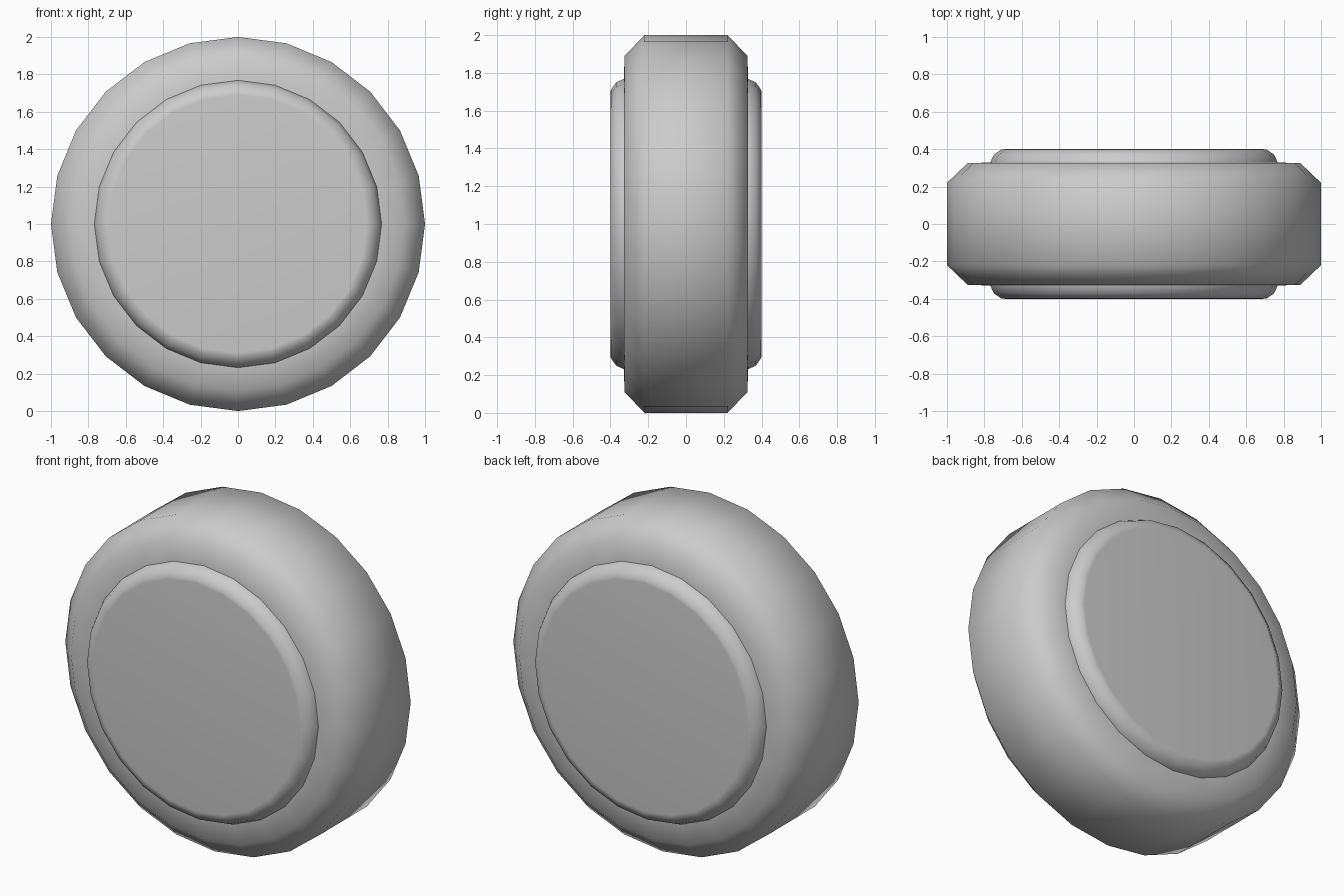
import bpy, math

if "Cube" in bpy.data.objects:
    bpy.data.objects.remove(bpy.data.objects["Cube"])

SIDES = 24

def lathe(name, profile, z_centre=1.0):
    """Revolve (radius, y) points about the y axis and cap both ends."""
    verts, faces = [], []
    for r, y in profile:
        for i in range(SIDES):
            a = 2 * math.pi * i / SIDES
            verts.append((r * math.cos(a), y, r * math.sin(a) + z_centre))
    for k in range(len(profile) - 1):
        for i in range(SIDES):
            j = (i + 1) % SIDES
            faces.append((k * SIDES + i, k * SIDES + j,
                          (k + 1) * SIDES + j, (k + 1) * SIDES + i))
    last = (len(profile) - 1) * SIDES
    faces.append(tuple(reversed(range(SIDES))))
    faces.append(tuple(range(last, last + SIDES)))
    # order above faces inward for increasing y, so flip every face
    faces = [tuple(reversed(f)) for f in faces]
    mesh = bpy.data.meshes.new(name)
    mesh.from_pydata(verts, [], faces)
    mesh.update()
    obj = bpy.data.objects.new(name, mesh)
    bpy.context.collection.objects.link(obj)
    bpy.ops.object.select_all(action='DESELECT')
    obj.select_set(True)
    bpy.context.view_layer.objects.active = obj
    # make all normals point outward
    bpy.ops.object.mode_set(mode='EDIT')
    bpy.ops.mesh.select_all(action='SELECT')
    bpy.ops.mesh.normals_make_consistent(inside=False)
    bpy.ops.object.mode_set(mode='OBJECT')
    bpy.ops.object.shade_smooth_by_angle(angle=math.radians(60))
    return obj

def mirrored(half):
    """Complete a half profile given from the front face to the middle."""
    return half + [(r, -y) for r, y in reversed(half)]

# Tyre with chamfered shoulders
lathe("tyre", mirrored([(0.74, -0.33), (0.89, -0.325), (1.0, -0.22)]))

# Hub disc with rounded rims, showing on both sides
lathe("hub", mirrored([(0.69, -0.40), (0.71, -0.398), (0.75, -0.37), (0.77, -0.325)]))
